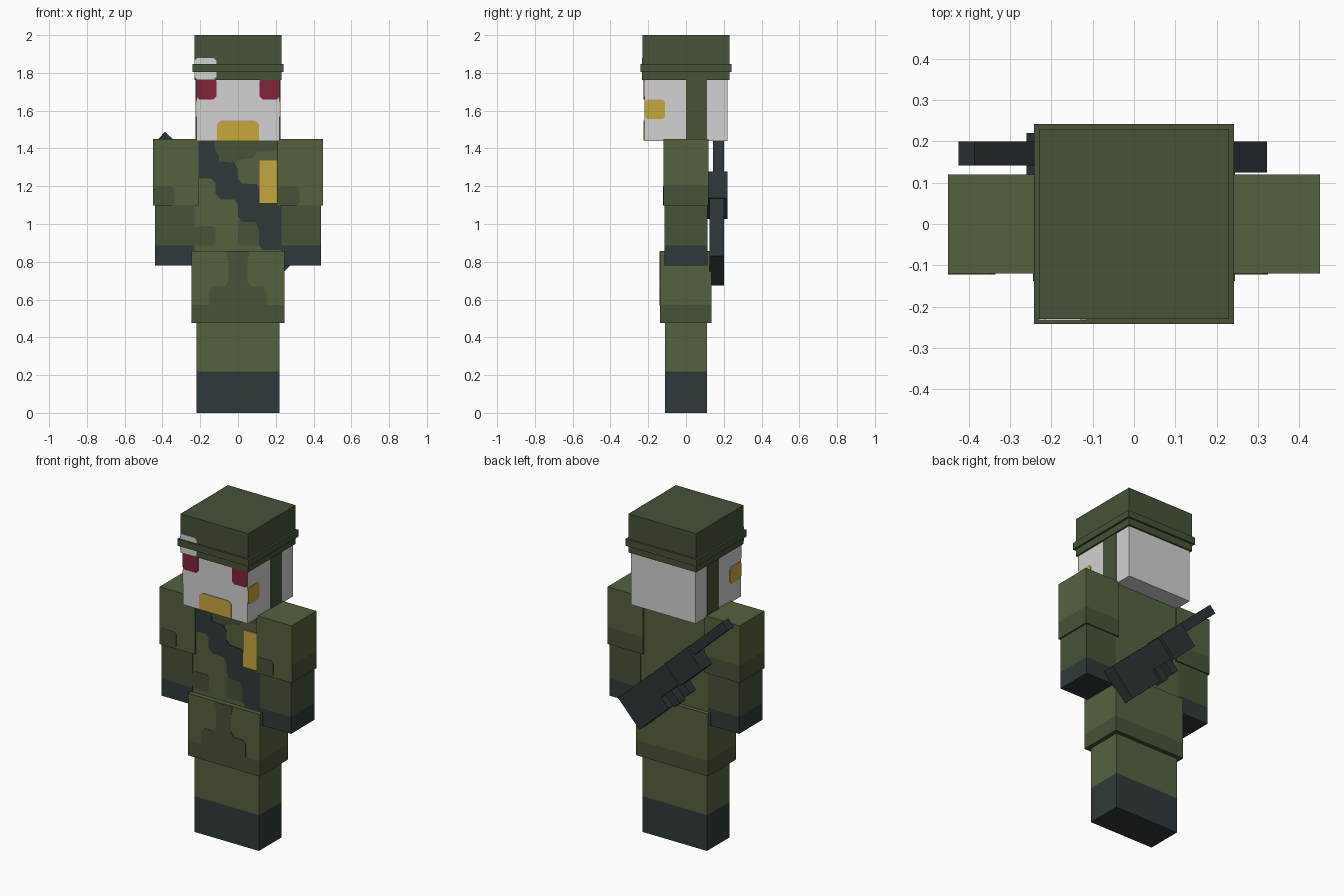
import bpy, bmesh, math
from mathutils import Matrix, Vector

if "Cube" in bpy.data.objects:
    bpy.data.objects.remove(bpy.data.objects["Cube"], do_unlink=True)


def material(name, hexcode):
    # sRGB hex to linear
    lin = []
    for i in (0, 2, 4):
        c = int(hexcode[i:i + 2], 16) / 255
        lin.append(c / 12.92 if c <= 0.04045 else ((c + 0.055) / 1.055) ** 2.4)
    m = bpy.data.materials.new(name)
    m.use_nodes = True
    m.diffuse_color = (*lin, 1)
    m.node_tree.nodes["Principled BSDF"].inputs["Base Color"].default_value = (*lin, 1)
    return m


LIGHT = material("light olive", "55623f")
DARK = material("dark olive", "465238")
SLATE = material("dark slate", "30393b")
GUN = material("gun metal", "2c3437")
WHITE = material("pale grey", "d2d2d2")
RED = material("maroon", "82233a")
GOLD = material("gold", "c8a73d")


def finish(name, bm, mats):
    bmesh.ops.recalc_face_normals(bm, faces=bm.faces)
    me = bpy.data.meshes.new(name)
    bm.to_mesh(me)
    bm.free()
    for m in mats:
        me.materials.append(m)
    ob = bpy.data.objects.new(name, me)
    bpy.context.collection.objects.link(ob)
    return ob


def add_box(bm, x, y, z):
    size = Vector((x[1] - x[0], y[1] - y[0], z[1] - z[0]))
    mid = Vector((x[0] + x[1], y[0] + y[1], z[0] + z[1])) / 2
    bmesh.ops.create_cube(bm, size=1, matrix=Matrix.Translation(mid) @ Matrix.Diagonal((*size, 1)))


def box(name, x, y, z, mat, low=None, cut=None, front=True):
    """Box; faces below height cut take the second colour."""
    bm = bmesh.new()
    add_box(bm, x, y, z)
    mats = [mat]
    if low:
        mats.append(low)
        bmesh.ops.bisect_plane(bm, geom=bm.verts[:] + bm.edges[:] + bm.faces[:],
                               plane_co=(0, 0, cut), plane_no=(0, 0, 1))
        bm.normal_update()
        for f in bm.faces:
            if f.calc_center_median().z < cut and (front or f.normal.y > -0.5):
                f.material_index = 1
    return finish(name, bm, mats)


def plate(name, side, plane, pts, mat, thick=0.004):
    """Thin painted outline on the front (-y) or a side (+x / -x)."""
    bm = bmesh.new()

    def place(p, d):
        return (p[0], -plane - d, p[1]) if side == "front" else (side * (plane + d), p[0], p[1])
    face = bm.faces.new([bm.verts.new(place(p, -0.002)) for p in pts])
    new = bmesh.ops.extrude_face_region(bm, geom=[face])["geom"]
    off = Vector(place((0, 0), thick)) - Vector(place((0, 0), -0.002))
    bmesh.ops.translate(bm, vec=off, verts=[v for v in new if isinstance(v, bmesh.types.BMVert)])
    return finish(name, bm, [mat])


def rect(a, b, c, d):
    return [(a, c), (b, c), (b, d), (a, d)]


def rounded(a, b, c, d, r=0.015):
    return [(a + r, c), (b - r, c), (b, c + r), (b, d - r), (b - r, d), (a + r, d), (a, d - r), (a, c + r)]


# Legs, hips and torso
box("legs", (-.22, .22), (-.11, .11), (0, .48), LIGHT, SLATE, .22)
box("hips", (-.245, .245), (-.138, .135), (.475, .857), LIGHT, DARK, .57)
box("torso", (-.23, .23), (-.11, .11), (.85, 1.45), LIGHT)
plate("hip_camouflage", "front", .138,
      [(-.15, .568), (.15, .568), (.15, .65), (.13, .67), (.07, .67), (.05, .70), (.05, .80), (.06, .855),
       (-.06, .855), (-.05, .80), (-.05, .70), (-.07, .67), (-.13, .67), (-.15, .65)], DARK, .003)

# Chest camouflage patches
plate("chest_patch", "front", .11, [(-.14, 1.45), (.21, 1.45), (.21, 1.39), (.10, 1.38), (.08, 1.35),
                                    (0, 1.34), (-.02, 1.31), (-.12, 1.31)], DARK, .002)
plate("waist_patch_right", "front", .11, rounded(-.23, -.12, .885, .99), DARK, .002)
plate("waist_patch_left", "front", .11, rounded(0, .13, .885, 1.03), DARK, .002)

# Stepped sling across the chest, and a pouch
plate("sling", "front", .11,
      [(-.21, 1.45), (-.125, 1.45), (-.12, 1.39), (-.10, 1.36), (-.10, 1.33), (-.02, 1.325), (0, 1.29),
       (0, 1.24), (.02, 1.215), (.10, 1.21), (.12, 1.18), (.12, 1.12), (.23, 1.11), (.23, .862),
       (.13, .862), (.11, .89), (.11, .97), (.09, 1.01), (.02, 1.01), (0, 1.04), (0, 1.10),
       (-.02, 1.13), (-.09, 1.13), (-.12, 1.16), (-.12, 1.22), (-.14, 1.24), (-.21, 1.24)], SLATE, .004)
plate("pouch", "front", .11, rect(.115, .207, 1.11, 1.335), GOLD, .007)

# Arms
for side, s in (("left", 1), ("right", -1)):
    box(side + "_upper_arm", sorted((s * .21, s * .45)), (-.12, .12), (1.098, 1.45),
        LIGHT, DARK, 1.205, front=False)
    box(side + "_forearm", sorted((s * .23, s * .44)), (-.113, .113), (.78, 1.1), DARK, SLATE, .885)
plate("left_sleeve_patch", "front", .12, rounded(.21, .325, 1.098, 1.2), DARK, .002)
plate("right_sleeve_patch", "front", .12, rounded(-.45, -.335, 1.098, 1.2), DARK, .002)

# Head with painted face
box("head", (-.22, .22), (-.22, .22), (1.44, 1.78), WHITE)
plate("mouth", "front", .22, [(-.11, 1.442), (.11, 1.442), (.11, 1.53), (.09, 1.547), (-.09, 1.547), (-.11, 1.53)], GOLD)
for side, s in (("left", 1), ("right", -1)):
    a, b = sorted((s * .115, s * .22))
    plate(side + "_eye", "front", .22, rounded(a, b, 1.66, 1.775), RED)
    plate(side + "_cheek_mark", s, .22, rounded(-.22, -.11, 1.555, 1.66), GOLD)
    plate(side + "_chin_strap", s, .22, rect(0, .11, 1.442, 1.77), DARK)

# Helmet with band and pale front patch
box("helmet", (-.23, .23), (-.23, .23), (1.762, 2), DARK)
box("helmet_band", (-.242, .242), (-.242, .242), (1.805, 1.847), DARK)
plate("helmet_patch", "front", .23, rounded(-.23, -.115, 1.763, 1.88), WHITE)

# Rifle slung on the back: u runs from stock to muzzle, n from top edge downwards
ang = math.radians(43)
u = Vector((-math.cos(ang), 0, math.sin(ang)))
n = Vector((math.sin(ang), 0, math.cos(ang)))
frame = Matrix.Translation((.322, 0, .83)) @ Matrix((u, (0, 1, 0), n)).transposed().to_4x4()
for name, us, ys, ns in (
        ("rifle_stock", (0, .27), (.125, .20), (-.213, 0)),
        ("rifle_body", (.2, .62), (.125, .20), (-.14, -.003)),
        ("rifle_grip", (.30, .355), (.135, .19), (-.227, -.1)),
        ("rifle_magazine", (.405, .46), (.135, .19), (-.217, -.1)),
        ("rifle_handguard", (.45, .655), (.115, .22), (-.152, 0)),
        ("rifle_barrel", (.6, .967), (.142, .20), (-.058, -.002))):
    bm = bmesh.new()
    add_box(bm, us, ys, ns)
    bm.transform(frame)
    finish(name, bm, [GUN])
